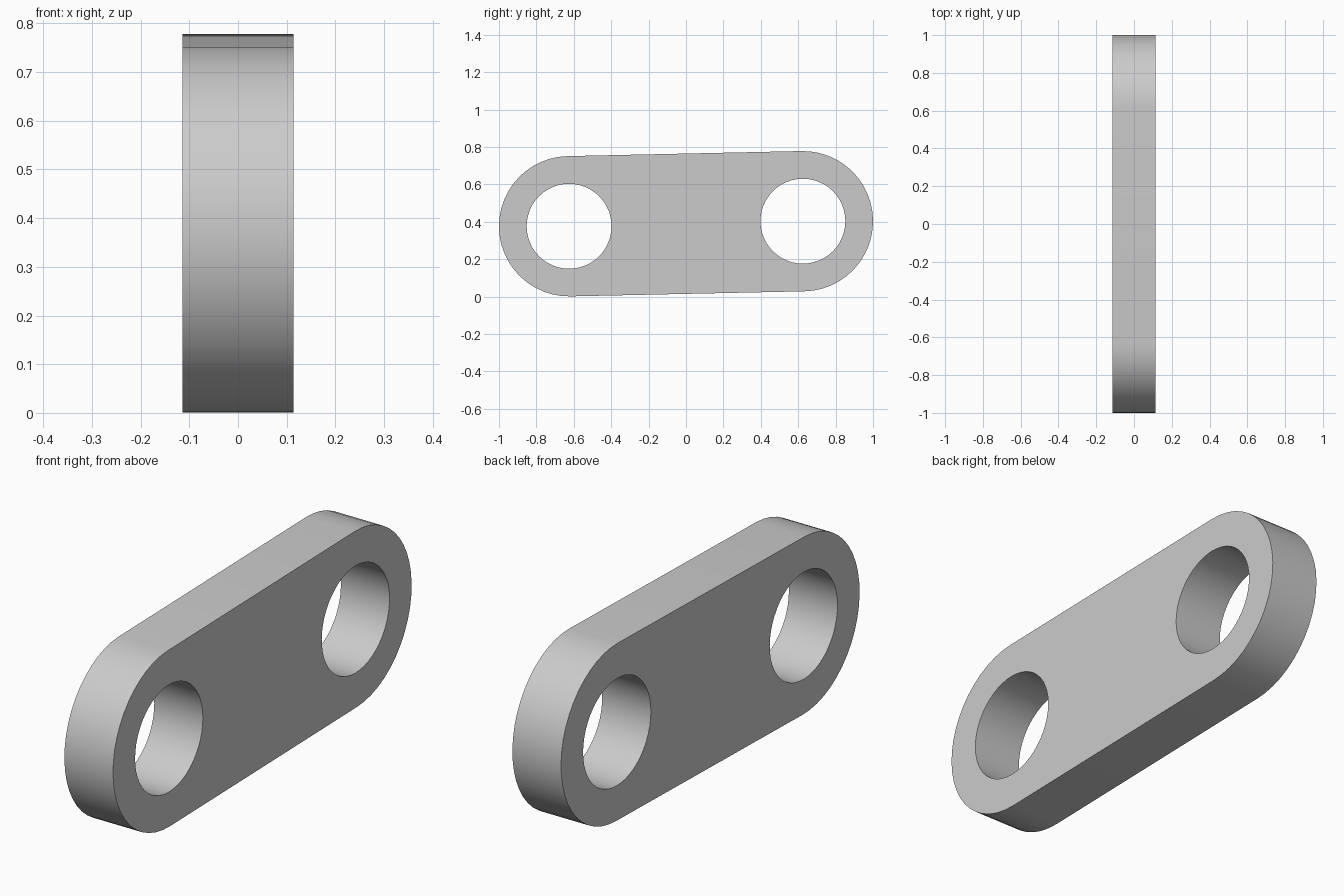
import bpy, bmesh
from math import sin, cos, pi, atan2, radians
from mathutils import Vector

cube = bpy.data.objects.get("Cube")
if cube:
    bpy.data.objects.remove(cube, do_unlink=True)

THICKNESS = 0.228
END_RADIUS, HOLE_RADIUS = 0.375, 0.227
FRONT, BACK = (-0.625, 0.376), (0.625, 0.403)   # hole centres (y, z)
SEGMENTS = 48
tilt = atan2(BACK[1] - FRONT[1], BACK[0] - FRONT[0])


def arc(centre, radius, start, sweep, count):
    """Points on an arc in the plane of the link's side."""
    return [Vector((-THICKNESS / 2,
                    centre[0] + radius * cos(start + sweep * i / count),
                    centre[1] + radius * sin(start + sweep * i / count)))
            for i in range(count + 1)]


def add_loop(bm, points):
    verts = [bm.verts.new(p) for p in points]
    return [bm.edges.new((v, verts[i - 1])) for i, v in enumerate(verts)]


# Rounded outline with two round holes
bm = bmesh.new()
half = SEGMENTS // 2
edges = add_loop(bm, arc(FRONT, END_RADIUS, tilt + pi / 2, pi, half)
                 + arc(BACK, END_RADIUS, tilt - pi / 2, pi, half))
for centre in (FRONT, BACK):
    edges += add_loop(bm, arc(centre, HOLE_RADIUS, 0, 2 * pi, SEGMENTS)[:-1])
bmesh.ops.triangle_fill(bm, edges=edges, use_beauty=True, use_dissolve=False)

# Extrude to full thickness
result = bmesh.ops.extrude_face_region(bm, geom=bm.faces[:], use_keep_orig=True)
moved = [g for g in result["geom"] if isinstance(g, bmesh.types.BMVert)]
bmesh.ops.translate(bm, verts=moved, vec=(THICKNESS, 0, 0))
bmesh.ops.recalc_face_normals(bm, faces=bm.faces[:])

mesh = bpy.data.meshes.new("link_plate")
bm.to_mesh(mesh)
bm.free()
link = bpy.data.objects.new("link_plate", mesh)
bpy.context.collection.objects.link(link)

# Smooth rounded walls, crisp rims
mesh.shade_smooth()
mesh.set_sharp_from_angle(angle=radians(30))

# Plain grey
grey = bpy.data.materials.new("light_grey")
grey.use_nodes = True
colour = (0.6, 0.6, 0.6, 1)
grey.diffuse_color = colour
grey.node_tree.nodes["Principled BSDF"].inputs["Base Color"].default_value = colour
mesh.materials.append(grey)
